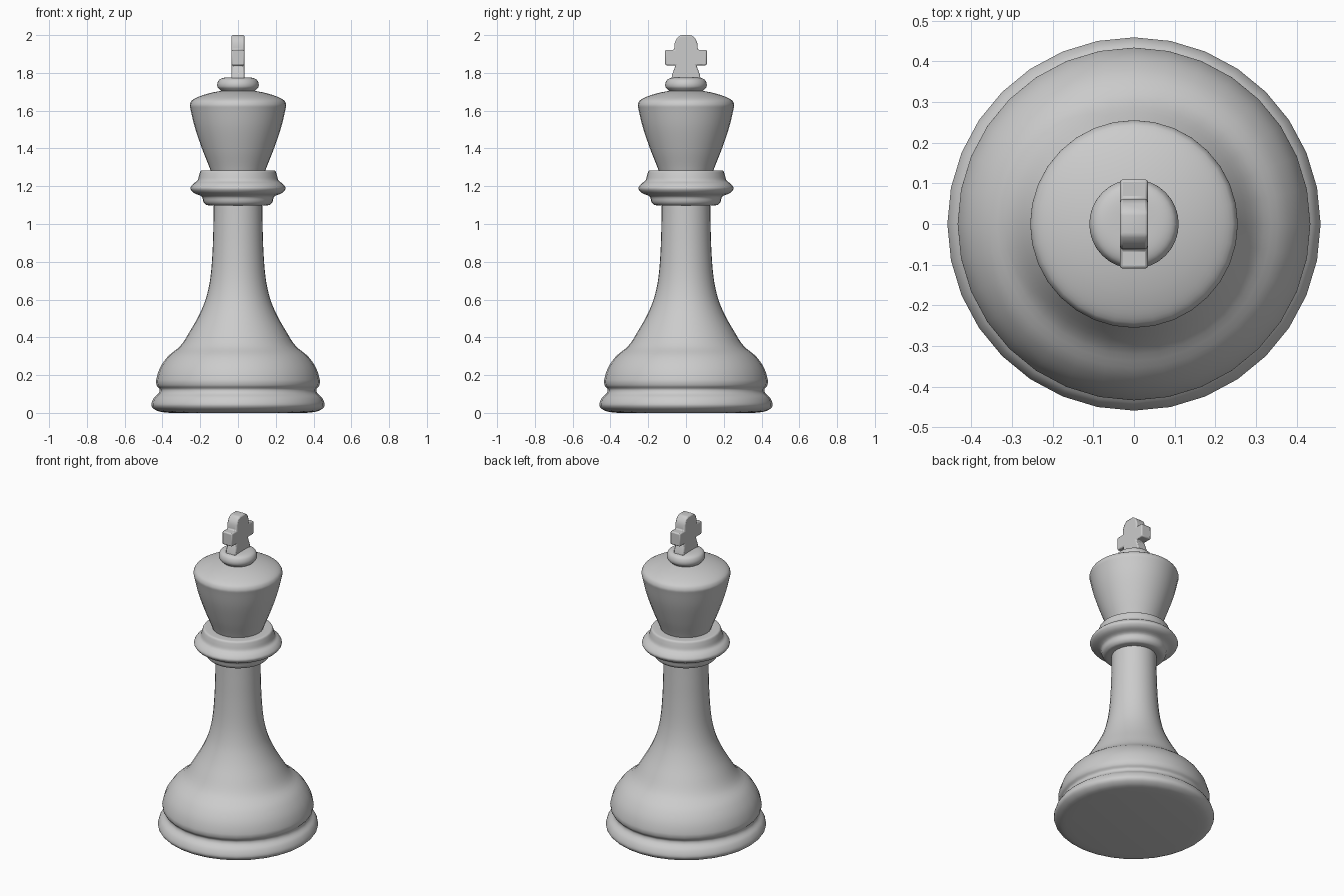
import bpy, bmesh, math
from mathutils import Vector

if "Cube" in bpy.data.objects:
    bpy.data.objects.remove(bpy.data.objects["Cube"])

SIDES = 32


def smooth_path(points, steps=4):
    """Spacing-aware spline through the profile points."""
    p = [Vector(q) for q in points]
    n = len(p)

    def slope(i):
        a, b = p[max(i - 1, 0)], p[min(i + 1, n - 1)]
        d = (p[i] - a).length + (b - p[i]).length
        return (b - a) / d

    out = []
    for i in range(n - 1):
        h = (p[i + 1] - p[i]).length
        m0, m1 = slope(i) * h, slope(i + 1) * h
        for k in range(steps):
            t = k / steps
            out.append((2*t**3 - 3*t*t + 1) * p[i] + (t**3 - 2*t*t + t) * m0
                       + (3*t*t - 2*t**3) * p[i + 1] + (t**3 - t*t) * m1)
    return out + [p[-1]]


def finish(name, bm, angle=40):
    bmesh.ops.recalc_face_normals(bm, faces=bm.faces)
    mesh = bpy.data.meshes.new(name)
    bm.to_mesh(mesh)
    bm.free()
    ob = bpy.data.objects.new(name, mesh)
    bpy.context.collection.objects.link(ob)
    bpy.ops.object.select_all(action='DESELECT')
    ob.select_set(True)
    bpy.context.view_layer.objects.active = ob
    bpy.ops.object.shade_smooth_by_angle(angle=math.radians(angle))
    return ob


def lathe(name, points):
    """Turn an (r, z) profile around z and cap both ends."""
    bm = bmesh.new()
    rings = []
    for r, z in smooth_path(points):
        rings.append([bm.verts.new((r * math.cos(a), r * math.sin(a), z))
                      for a in (2 * math.pi * i / SIDES for i in range(SIDES))])
    for lo, hi in zip(rings, rings[1:]):
        for i in range(SIDES):
            j = (i + 1) % SIDES
            bm.faces.new((lo[i], lo[j], hi[j], hi[i]))
    bm.faces.new(rings[0])
    bm.faces.new(rings[-1])
    return finish(name, bm)


# Foot moulding, rounded base and tapering stem
lathe("base_and_stem", [
    (0.36, 0.0), (0.42, 0.008), (0.45, 0.025), (0.459, 0.045), (0.445, 0.08),
    (0.42, 0.105), (0.415, 0.125), (0.43, 0.145), (0.433, 0.175), (0.412, 0.24),
    (0.37, 0.30), (0.305, 0.355), (0.25, 0.44), (0.205, 0.52), (0.17, 0.605),
    (0.147, 0.71), (0.135, 0.85), (0.13, 1.0), (0.128, 1.12)])

# Collar moulding
lathe("collar", [
    (0.125, 1.10), (0.165, 1.10), (0.182, 1.115), (0.192, 1.145), (0.235, 1.165),
    (0.252, 1.188), (0.238, 1.212), (0.215, 1.23), (0.205, 1.262),
    (0.198, 1.28), (0.185, 1.284), (0.12, 1.284)])

# Flared head
lathe("head", [
    (0.142, 1.275), (0.155, 1.31), (0.187, 1.39), (0.228, 1.51), (0.252, 1.61),
    (0.255, 1.632), (0.243, 1.655), (0.20, 1.677), (0.14, 1.695), (0.07, 1.708)])

# Small button under the cross
lathe("button", [
    (0.085, 1.70), (0.095, 1.71), (0.108, 1.725), (0.109, 1.745),
    (0.098, 1.765), (0.07, 1.775), (0.02, 1.777)])

# Cross: mirrored outline in the y-z plane, extruded along x
half = [(0.078, 1.76), (0.074, 1.79), (0.055, 1.84), (0.11, 1.84),
        (0.11, 1.922), (0.062, 1.922), (0.061, 1.955), (0.05, 1.982), (0.028, 2.0)]
outline = half + [(-y, z) for y, z in reversed(half)]
bm = bmesh.new()
face = bm.faces.new([bm.verts.new((-0.034, y, z)) for y, z in outline])
ext = bmesh.ops.extrude_face_region(bm, geom=[face])
bmesh.ops.translate(bm, vec=(0.068, 0, 0),
                    verts=[g for g in ext["geom"] if isinstance(g, bmesh.types.BMVert)])
cross = finish("cross", bm)
bev = cross.modifiers.new("soft_edges", 'BEVEL')
bev.width = 0.007
bev.segments = 2
bev.limit_method = 'ANGLE'
